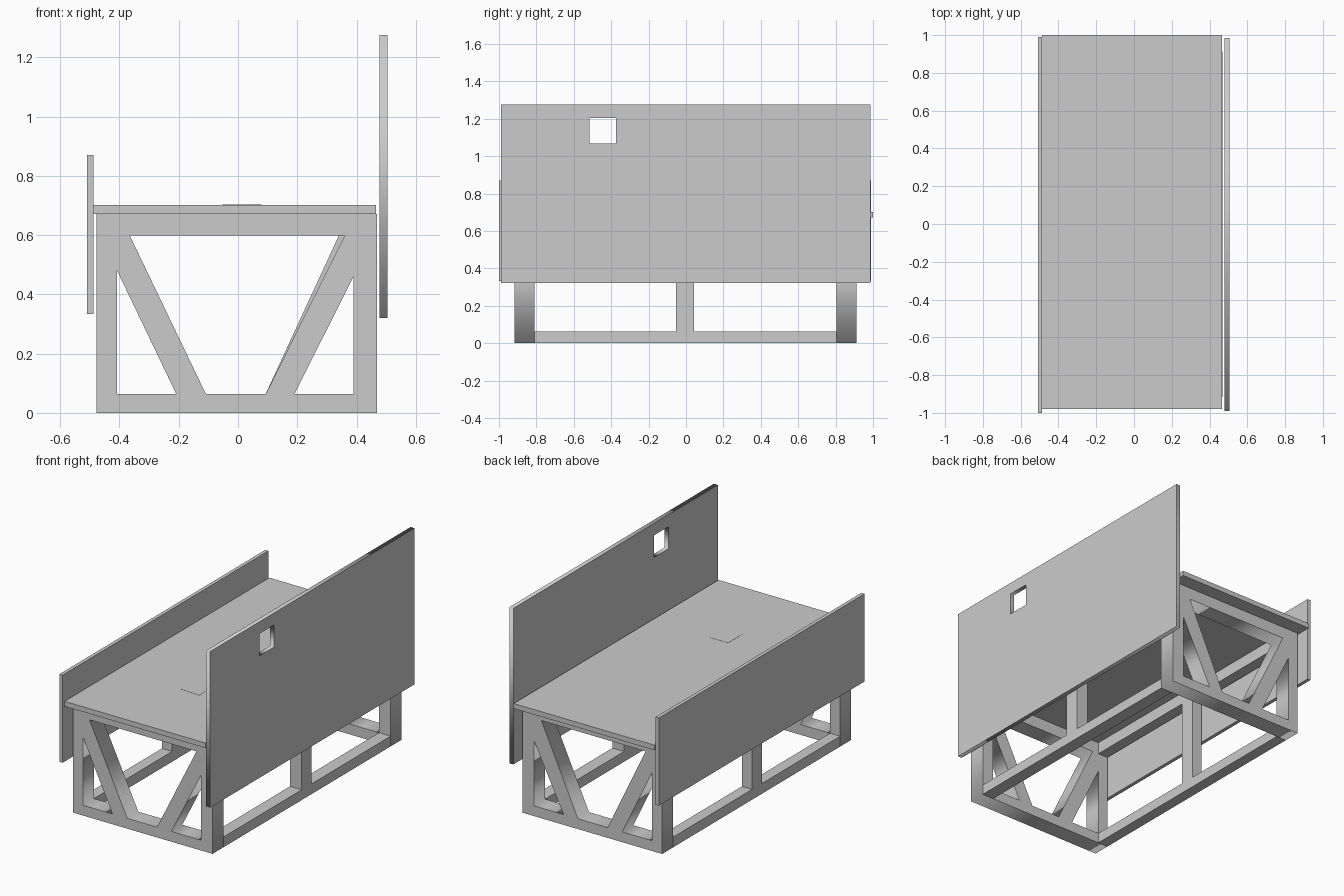
import bpy
from math import pi

if "Cube" in bpy.data.objects:
    bpy.data.objects.remove(bpy.data.objects["Cube"])


def box(name, x, y, z):
    """Box from (min, max) ranges on each axis."""
    v = [(a, b, c) for a in x for b in y for c in z]
    f = [(0, 1, 3, 2), (4, 6, 7, 5), (0, 4, 5, 1), (2, 3, 7, 6), (0, 2, 6, 4), (1, 5, 7, 3)]
    me = bpy.data.meshes.new(name)
    me.from_pydata(v, [], f)
    ob = bpy.data.objects.new(name, me)
    bpy.context.collection.objects.link(ob)
    return ob


def rect(a, b, c, d):
    return [(a, c), (b, c), (b, d), (a, d)]


def plate(name, loops, thickness, loc, rot):
    """Flat plate: the first loop is the outline, the others are openings."""
    cu = bpy.data.curves.new(name, 'CURVE')
    cu.dimensions = '2D'
    cu.fill_mode = 'BOTH'
    cu.extrude = thickness / 2
    for pts in loops:
        sp = cu.splines.new('POLY')
        sp.points.add(len(pts) - 1)
        for p, (u, w) in zip(sp.points, pts):
            p.co = (u, w, 0, 1)
        sp.use_cyclic_u = True
    tmp = bpy.data.objects.new(name + "_outline", cu)
    bpy.context.collection.objects.link(tmp)
    bpy.context.view_layer.update()
    me = bpy.data.meshes.new_from_object(
        tmp.evaluated_get(bpy.context.evaluated_depsgraph_get()))
    bpy.data.objects.remove(tmp)
    ob = bpy.data.objects.new(name, me)
    bpy.context.collection.objects.link(ob)
    ob.location, ob.rotation_euler = loc, rot
    return ob


# End frames: posts, rails and slanted braces cut from one plate
for name, y, top_x in (("front_end_frame", -0.8625, 0.36), ("back_end_frame", 0.8585, 0.34)):
    plate(name, [
        rect(-0.477, 0.469, 0, 0.671),
        [(-0.408, 0.48), (-0.408, 0.063), (-0.208, 0.063)],
        [(-0.365, 0.598), (top_x, 0.598), (0.093, 0.063), (-0.108, 0.063)],
        [(0.39, 0.46), (0.39, 0.063), (0.19, 0.063)],
    ], 0.107, (0, y, 0), (pi / 2, 0, 0))

# Long side rails and middle posts
for side, x in (("left", (-0.477, -0.408)), ("right", (0.39, 0.469))):
    box(side + "_bottom_rail", x, (-0.81, 0.806), (0, 0.063))
    box(side + "_top_rail", x, (-0.81, 0.806), (0.598, 0.671))
    box(side + "_middle_post", x, (-0.054, 0.042), (0.063, 0.598))

# Deck with a small inlaid square
box("deck", (-0.487, 0.466), (-0.98, 1.0), (0.671, 0.702))
plate("deck_inlay", [[(-0.053, -0.333), (0.073, -0.333), (0.08, -0.488), (-0.051, -0.48)]],
      0.002, (0, 0, 0.702), (0, 0, 0))

# Side boards: low on the left, tall with a window on the right
box("low_side_board", (-0.509, -0.487), (-1.0, 0.99), (0.334, 0.87))
plate("tall_side_board", [
    rect(-0.99, 0.986, 0.321, 1.276),
    rect(-0.515, -0.375, 1.068, 1.203),
], 0.027, (0.4915, 0, 0), (pi / 2, 0, pi / 2))
